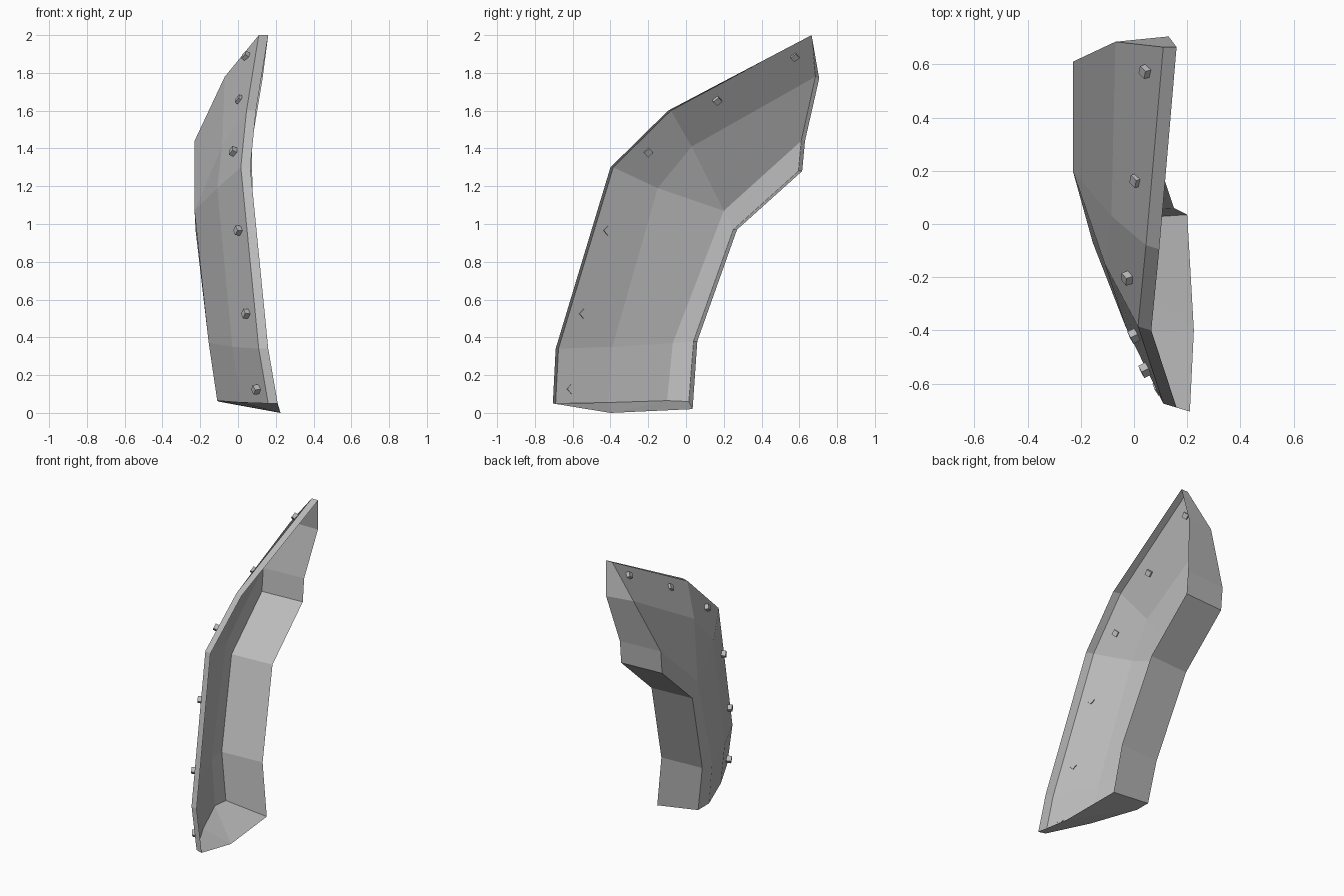
import bpy
import bmesh
from mathutils import Vector, Matrix
from mathutils.bvhtree import BVHTree

default_cube = bpy.data.objects.get("Cube")
if default_cube:
    bpy.data.objects.remove(default_cube, do_unlink=True)

# Single material
grey = bpy.data.materials.new("plain grey")
grey.use_nodes = True
colour = (0.5, 0.5, 0.5, 1)
grey.diffuse_color = colour
grey.node_tree.nodes["Principled BSDF"].inputs["Base Color"].default_value = colour


def add_object(name, bm):
    """Turn a bmesh into a flat shaded object."""
    mesh = bpy.data.meshes.new(name)
    bm.to_mesh(mesh)
    bm.free()
    mesh.materials.append(grey)
    obj = bpy.data.objects.new(name, mesh)
    bpy.context.collection.objects.link(obj)
    return obj


def add_panel(name, faces, outward):
    """Sheet of flat faces, all turned towards the outward direction."""
    bm = bmesh.new()
    for corners in faces:
        face = bm.faces.new([bm.verts.new(c) for c in corners])
        face.normal_update()
        if face.normal.dot(Vector(outward)) < 0:
            face.normal_flip()
    bmesh.ops.remove_doubles(bm, verts=bm.verts, dist=0.001)
    return add_object(name, bm)


def strip(first, second):
    """Quads between two rows of points."""
    return [(first[i], second[i], second[i + 1], first[i + 1])
            for i in range(len(first) - 1)]


def points(*rows):
    return [Vector(row) for row in rows]


# Contour rows, from the foot upwards
front = points((.16, -.69, .05), (.11, -.675, .34), (.015, -.385, 1.3),
               (.045, -.08, 1.6), (.11, .665, 2))
middle = points((.015, -.41, .055), (-.03, -.39, .35), (-.11, -.15, 1.19),
                (-.085, .03, 1.41))
crease = points((-.11, -.1, .065), (-.155, -.07, .37), (-.23, .2, 1.07),
                (-.23, .61, 1.44), (-.07, .685, 1.78))
heel = points((-.105, .015, .06), (-.155, .04, .38), (-.225, .25, .97),
              (-.23, .595, 1.28))
front_lip = [p + Vector((.05, -.015, 0)) for p in front]
front_lip[-1].y = front[-1].y
foot_tip = Vector((.225, -.4, 0))

# Main faceted skin
skin_faces = strip(front[:4], middle) + strip(middle[:3], crease[:3])
skin_faces += [
    (middle[2], crease[2], middle[3]),
    (front[3], middle[3], crease[4], front[4]),
    (middle[3], crease[2], crease[3], crease[4]),
]
skin_faces += strip(crease[:4], heel)
skin = add_panel("curved_skin", skin_faces, (-1, -.3, .2))

# Narrow lip along the front edge
add_panel("front_lip", strip(front, front_lip), (0, -1, .5))

# Deep flange along the rear edge, ending at the tip
rear_inner = heel + crease[3:]
rear_outer = [p + Vector((.305, .02, 0)) for p in rear_inner]
rear_outer[0].z = .02
rear_outer[-1] = Vector((.13, .705, 1.77))
rear_faces = strip(rear_inner + [front[4]], rear_outer + [front_lip[4]])
add_panel("rear_flange", rear_faces, (0, 1, -.3))

# Closing plate at the foot
foot_faces = [
    (heel[0], crease[0], foot_tip, rear_outer[0]),
    (crease[0], middle[0], foot_tip),
    (middle[0], front[0], front_lip[0], foot_tip),
]
add_panel("foot_plate", foot_faces, (0, 0, -1))

# Square studs that follow the front edge and sit on the skin
stud_places = points((.05, .575, 1.885), (.01, .165, 1.655), (-.015, -.2, 1.38),
                     (.012, -.415, .965), (.05, -.545, .525), (.105, -.61, .125))
tree = BVHTree.FromPolygons([v.co for v in skin.data.vertices],
                            [p.vertices for p in skin.data.polygons])
for number, place in enumerate(stud_places, start=1):
    location, normal, _, _ = tree.find_nearest(place)
    turn = normal.to_track_quat("Z", "Y").to_matrix().to_4x4()
    spin = Matrix.Rotation(.785, 4, "Z")
    bm = bmesh.new()
    bmesh.ops.create_cube(bm, size=.036, matrix=Matrix.Translation(
        location + normal * .012) @ turn @ spin)
    add_object(f"stud_{number}", bm)
